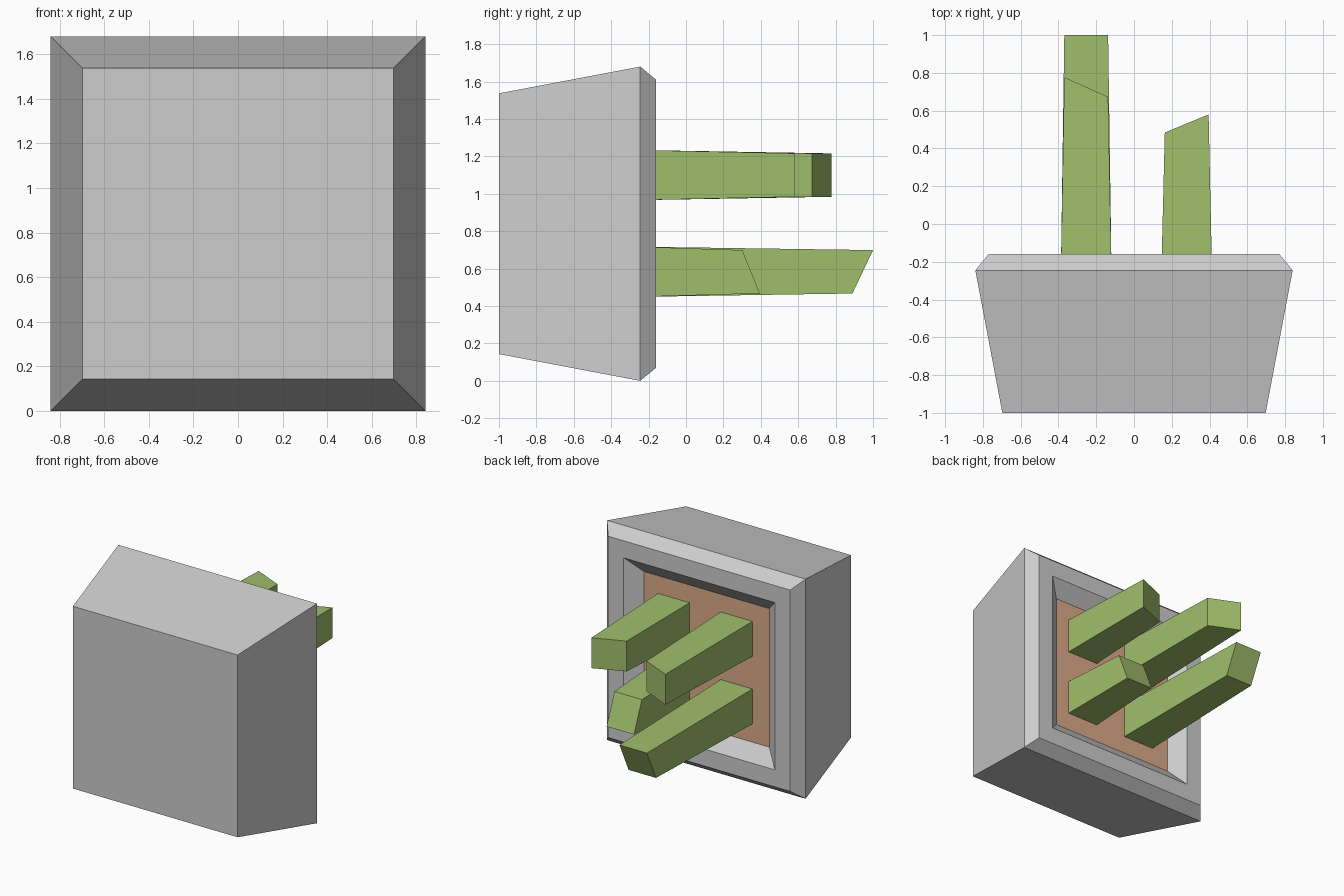
import bpy, bmesh

if "Cube" in bpy.data.objects:
    bpy.data.objects.remove(bpy.data.objects["Cube"])

CZ = 0.84  # height of the pot's axis, which runs along y


def material(name, rgb):
    m = bpy.data.materials.new(name)
    m.diffuse_color = (*rgb, 1)
    m.use_nodes = True
    m.node_tree.nodes["Principled BSDF"].inputs["Base Color"].default_value = m.diffuse_color
    return m


GREY = material("pot grey", (0.61, 0.61, 0.61))
GREEN = material("stem green", (0.35, 0.515, 0.147))
BROWN = material("soil brown", (0.71, 0.40, 0.245))


def square(bm, cx, cz, half, y):
    """Square loop facing +y; y is a number or a rule of the corner signs."""
    return [bm.verts.new((cx + sx * half, y(sx, sz) if callable(y) else y, cz + sz * half))
            for sx, sz in ((-1, -1), (1, -1), (1, 1), (-1, 1))]


def loft(name, cx, cz, sections, mat, cap_end):
    """Skin square sections (half size, y), capping the first and optionally the last."""
    bm = bmesh.new()
    loops = [square(bm, cx, cz, h, y) for h, y in sections]
    for a, b in zip(loops, loops[1:]):
        for i in range(4):
            j = (i + 1) % 4
            bm.faces.new((a[i], a[j], b[j], b[i]))
    bm.faces.new(loops[0])
    if cap_end:
        bm.faces.new(loops[-1][::-1])
    bmesh.ops.recalc_face_normals(bm, faces=bm.faces)
    me = bpy.data.meshes.new(name)
    bm.to_mesh(me)
    bm.free()
    me.materials.append(mat)
    ob = bpy.data.objects.new(name, me)
    bpy.context.collection.objects.link(ob)
    return ob


# Pot: flared body, chamfered rim, sloping inner lip
loft("pot", 0, CZ, [(0.697, -1), (0.84, -0.245), (0.77, -0.16),
                    (0.64, -0.16), (0.53, -0.25)], GREY, False)

# Soil filling the opening
loft("soil", 0, CZ, [(0.53, -0.26), (0.53, -0.25)], BROWN, True)

# Stems: centre x, centre z, tip middle y, tip slope along x and along z
stems = [(-0.253, 0.583, 0.945, 0, 0.055),
         (0.279, 0.583, 0.348, 0, -0.047),
         (-0.253, 1.10, 0.725, -0.052, 0),
         (0.279, 1.10, 0.532, 0.048, 0)]
for n, (x, z, y, kx, kz) in enumerate(stems, 1):
    def tip(sx, sz):
        return y + kx * sx + kz * sz
    loft(f"stem_{n}", x, z, [(0.134, -0.25), (0.116, tip)], GREEN, True)
